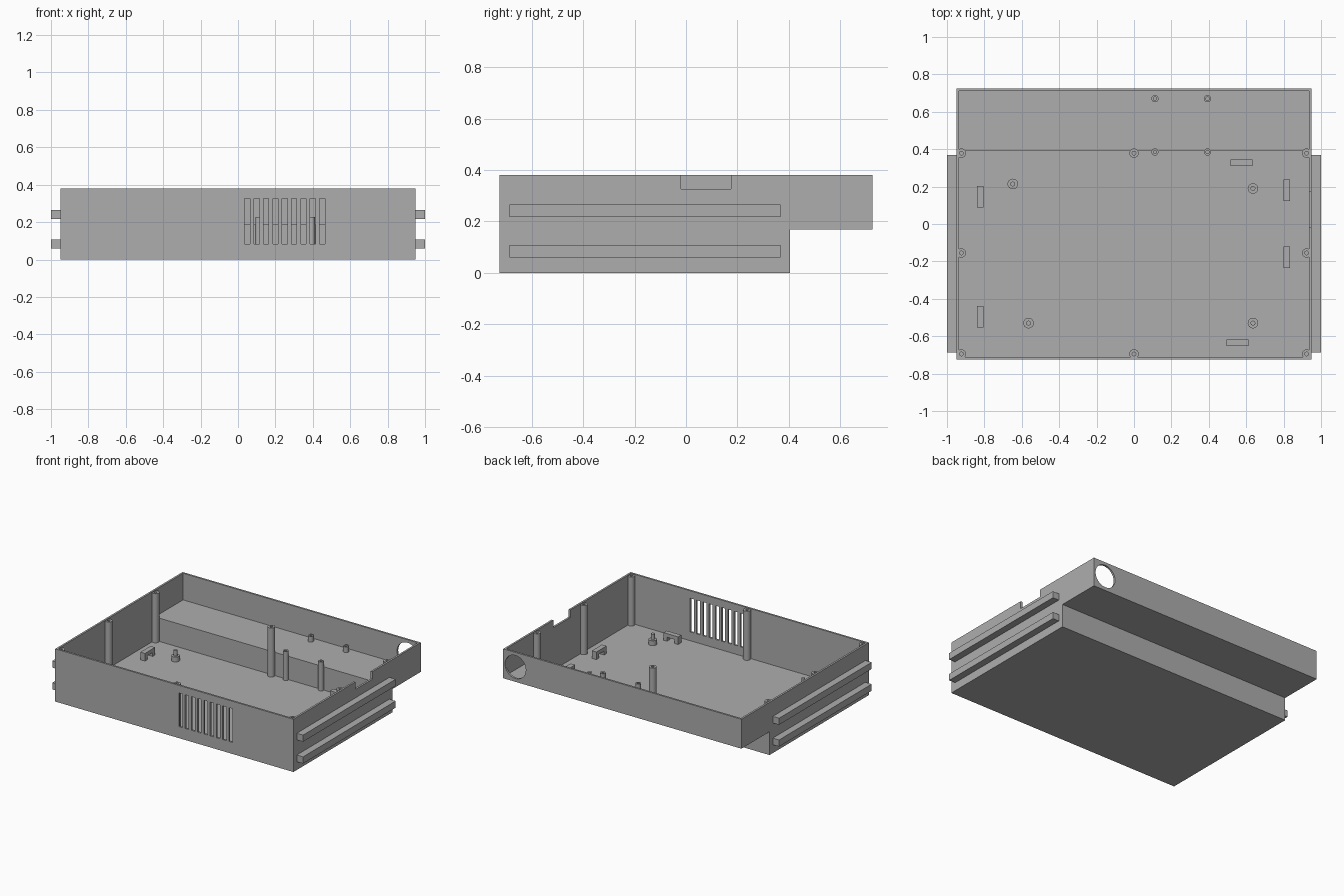
import bpy, bmesh, math

cube = bpy.data.objects.get("Cube")
if cube:
    bpy.data.objects.remove(cube, do_unlink=True)

grey = bpy.data.materials.new("plain_grey")
grey.use_nodes = True
colour = (0.42, 0.42, 0.42, 1)
grey.diffuse_color = colour
grey.node_tree.nodes["Principled BSDF"].inputs["Base Color"].default_value = colour


def finish(name, bm):
    bmesh.ops.recalc_face_normals(bm, faces=bm.faces)
    mesh = bpy.data.meshes.new(name)
    bm.to_mesh(mesh)
    bm.free()
    mesh.materials.append(grey)
    obj = bpy.data.objects.new(name, mesh)
    bpy.context.collection.objects.link(obj)
    return obj


def activate(obj):
    bpy.ops.object.select_all(action='DESELECT')
    obj.select_set(True)
    bpy.context.view_layer.objects.active = obj


def add_box(bm, x, y, z):
    """Box from three (low, high) ranges."""
    verts = bmesh.ops.create_cube(bm, size=1)["verts"]
    for v in verts:
        v.co = [(r[0] + r[1]) / 2 + c * (r[1] - r[0]) for c, r in zip(v.co, (x, y, z))]


def box(name, x, y, z):
    bm = bmesh.new()
    add_box(bm, x, y, z)
    return finish(name, bm)


def extrude_side(name, profile, half_width):
    """Side profile in y and z, extruded across x."""
    bm = bmesh.new()
    face = bm.faces.new([bm.verts.new((-half_width, y, z)) for y, z in profile])
    out = bmesh.ops.extrude_face_region(bm, geom=[face])["geom"]
    for v in out:
        if isinstance(v, bmesh.types.BMVert):
            v.co.x = half_width
    return finish(name, bm)


def lathe(name, profile, centre, steps=24):
    """Radius and height profile spun about a vertical axis."""
    bm = bmesh.new()
    verts = [bm.verts.new((r, 0, z)) for r, z in profile]
    edges = [bm.edges.new(pair) for pair in zip(verts, verts[1:])]
    bmesh.ops.spin(bm, geom=verts + edges, cent=(0, 0, 0), axis=(0, 0, 1),
                   angle=math.tau, steps=steps)
    bmesh.ops.remove_doubles(bm, verts=bm.verts, dist=0.0001)
    obj = finish(name, bm)
    obj.location = (*centre, 0)
    activate(obj)
    bpy.ops.object.shade_smooth_by_angle(angle=math.radians(35))
    return obj


def cut(target, cutter):
    cutter.hide_render = True
    mod = target.modifiers.new("cut", 'BOOLEAN')
    mod.operation = 'DIFFERENCE'
    mod.solver = 'EXACT'
    mod.object = cutter
    activate(target)
    bpy.ops.object.modifier_apply(modifier=mod.name)
    bpy.data.objects.remove(cutter, do_unlink=True)


W, D, H = 0.95, 0.725, 0.38
WALL, FLOOR, STEP_Y, STEP_Z = 0.014, 0.02, 0.405, 0.168

# Stepped open tray
shell = extrude_side("case_shell", [(-D, 0), (STEP_Y, 0), (STEP_Y, STEP_Z),
                                    (D, STEP_Z), (D, H), (-D, H)], W)
shelf = STEP_Z + FLOOR
cut(shell, extrude_side("cavity_cutter", [
    (-D + WALL, FLOOR), (STEP_Y - WALL, FLOOR), (STEP_Y - WALL, shelf),
    (D - WALL, shelf), (D - WALL, H + 0.1), (-D + WALL, H + 0.1)], W - WALL))

# Vent slots in the front wall
bm = bmesh.new()
for i in range(9):
    x = 0.05 + 0.05 * i
    add_box(bm, (x - 0.014, x + 0.014), (-D - 0.05, -D + 0.05), (0.083, 0.326))
cut(shell, finish("vent_cutter", bm))

# Rim notch and round port
cut(shell, box("notch_cutter", (W - 0.05, W + 0.05), (-0.02, 0.175), (0.326, H + 0.1)))
bm = bmesh.new()
bmesh.ops.create_cone(bm, cap_ends=True, segments=40, radius1=0.083, radius2=0.083, depth=0.1)
port = finish("port_cutter", bm)
port.rotation_euler.x = math.pi / 2
port.location = (0.853, D, 0.275)
cut(shell, port)
activate(shell)
bpy.ops.object.shade_smooth_by_angle(angle=math.radians(30))

# Side rails
for side, label in ((1, "left"), (-1, "right")):
    for z, level in ((0.06, "lower"), (0.217, "upper")):
        box(f"{label}_{level}_rail", sorted((side * (W - 0.005), side)),
            (-0.687, 0.368), (z, z + 0.048))


def tube(name, centre, radius, bore, base, top):
    lathe(name, [(0, base), (radius, base), (radius, top), (bore, top),
                 (bore, top - 0.03), (0, top - 0.03)], centre)


# Tall lid screw bosses
for x in (-0.923, 0, 0.923):
    for y in (-0.695, -0.155, 0.379):
        if x or y != -0.155:
            tube("lid_boss", (x, y), 0.025, 0.01, 0.01, H - 0.006)

# Board posts beside and on the shelf
for x in (0.112, 0.393):
    tube("board_post", (x, 0.385), 0.019, 0.009, 0.01, 0.228)
    tube("shelf_post", (x, 0.67), 0.019, 0.009, STEP_Z + 0.01, 0.228)

# Locating pins on wide collars
for centre in ((-0.648, 0.214), (0.636, 0.19), (-0.564, -0.53), (0.636, -0.53)):
    lathe("locating_pin", [(0, 0.01), (0.028, 0.01), (0.028, 0.055), (0.013, 0.055),
                           (0.013, 0.095), (0, 0.095)], centre)

# Cable tie bridges
for x, y, along_x in ((0.575, 0.328, True), (0.553, -0.635, True), (-0.822, 0.146, False),
                      (-0.822, -0.496, False), (0.816, 0.181, False), (0.816, -0.177, False)):
    bm = bmesh.new()
    for lo, hi, z0, z1 in ((-0.058, -0.03, 0.01, 0.075), (0.03, 0.058, 0.01, 0.075),
                           (-0.03, 0.03, 0.048, 0.075)):
        long_range, short_range = (lo, hi), (-0.018, 0.018)
        rx, ry = (long_range, short_range) if along_x else (short_range, long_range)
        add_box(bm, (x + rx[0], x + rx[1]), (y + ry[0], y + ry[1]), (z0, z1))
    finish("cable_bridge", bm)
